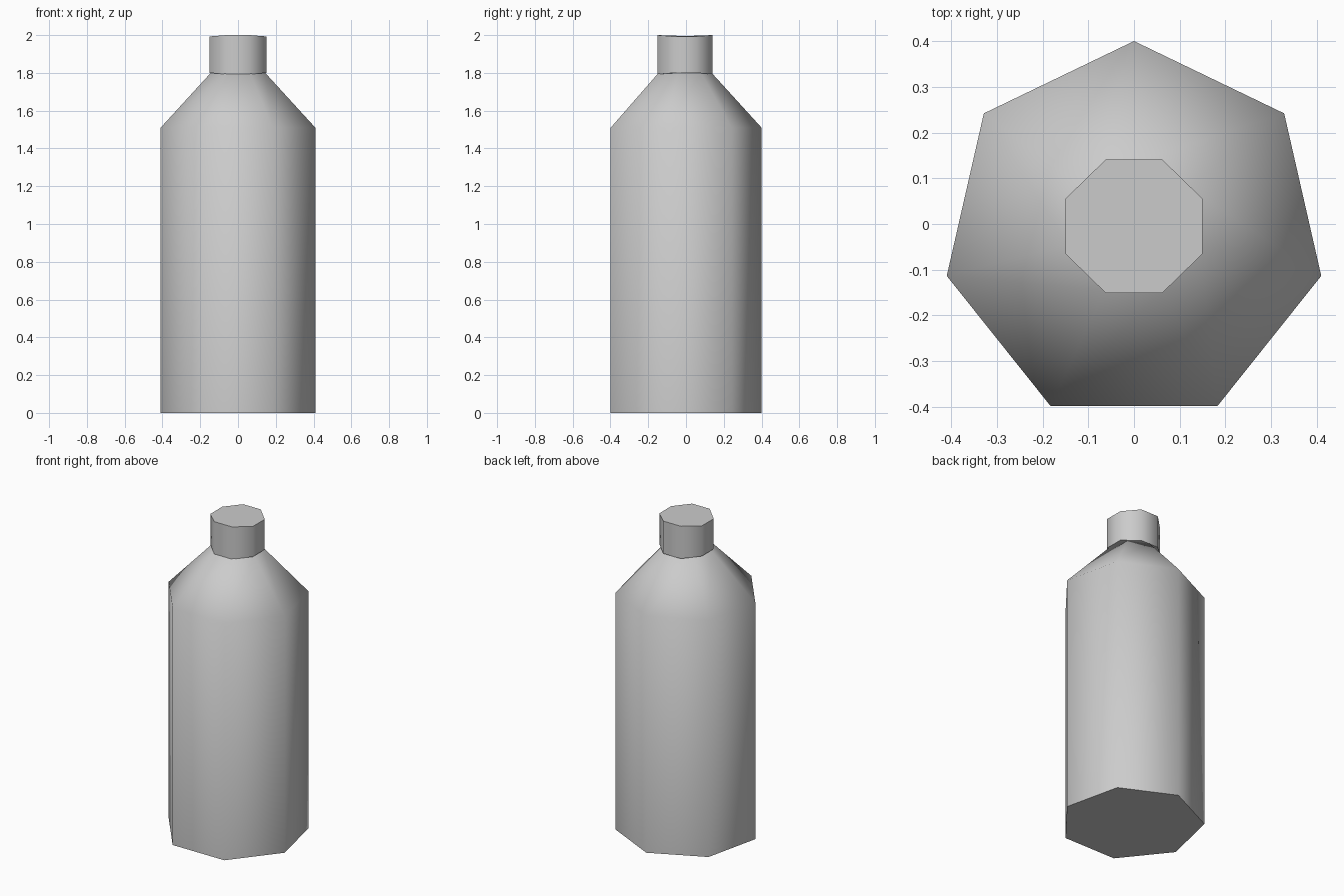
import bpy
import bmesh
from math import sin, cos, pi, radians

if "Cube" in bpy.data.objects:
    bpy.data.objects.remove(bpy.data.objects["Cube"])


def ring(sides, radius, cy, z, start):
    """Regular polygon of points around (0, cy) at height z."""
    return [(radius * cos(start + 2 * pi * i / sides),
             cy + radius * sin(start + 2 * pi * i / sides), z)
            for i in range(sides)]


def loft(name, rings):
    """Bridge stacked rings and close both ends."""
    bm = bmesh.new()
    loops = [[bm.verts.new(p) for p in r] for r in rings]
    for low, high in zip(loops, loops[1:]):
        n = len(low)
        for i in range(n):
            j = (i + 1) % n
            bm.faces.new((low[i], low[j], high[j], high[i]))
    bm.faces.new(loops[0][::-1])
    bm.faces.new(loops[-1])
    bmesh.ops.recalc_face_normals(bm, faces=bm.faces)
    mesh = bpy.data.meshes.new(name)
    bm.to_mesh(mesh)
    bm.free()
    obj = bpy.data.objects.new(name, mesh)
    bpy.context.collection.objects.link(obj)
    bpy.ops.object.select_all(action='DESELECT')
    obj.select_set(True)
    bpy.context.view_layer.objects.active = obj
    bpy.ops.object.shade_smooth_by_angle(angle=radians(65))
    return obj


# Seven-sided bottle body with tapered shoulder
loft("bottle_body", [
    ring(7, 0.42, -0.02, 0.0, pi / 2),
    ring(7, 0.42, -0.02, 1.51, pi / 2),
    ring(7, 0.148, -0.012, 1.80, pi / 2),
])


# Eight-sided cap, very slightly saddle shaped at both rims
def cap_ring(z_side, z_front):
    return [(x * 0.977, y * 0.95, z_side if abs(x) > 0.1 else z_front)
            for x, y, _ in ring(8, 0.166, 0.0, 0.0, pi / 8)]


cap = loft("bottle_cap", [cap_ring(1.80, 1.793), cap_ring(1.993, 2.0)])
cap.location.y = -0.005
